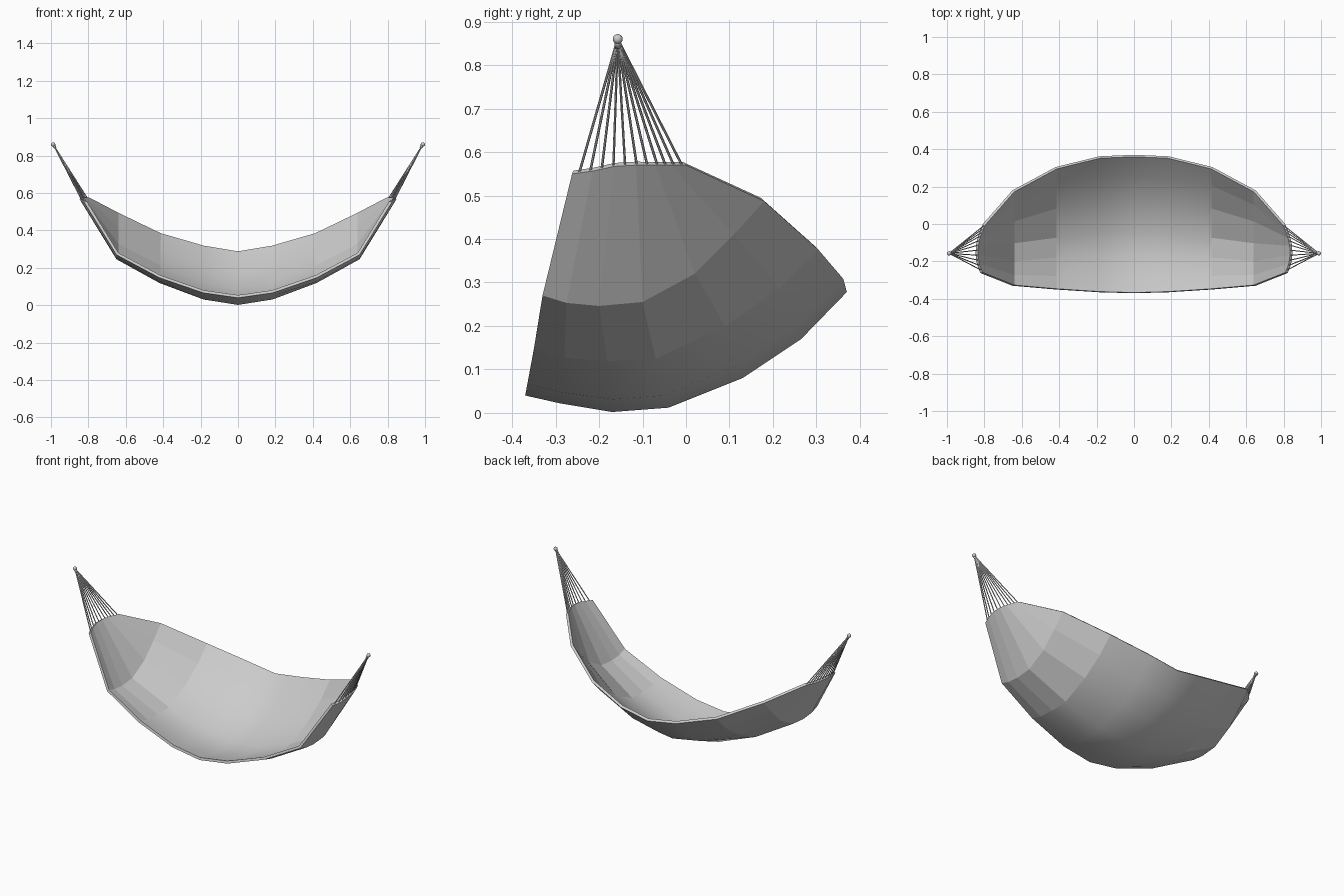
import bpy, bmesh
from mathutils import Vector

if "Cube" in bpy.data.objects:
    bpy.data.objects.remove(bpy.data.objects["Cube"])

# Right half cross-sections of the cloth underside: x values, then (y, z) from front rim to back rim
X = [0.0, 0.185, 0.42, 0.65]
YZ = [
    [(-.37, .04), (-.29, .022), (-.17, .002), (-.04, .012), (.13, .08), (.265, .17), (.37, .278)],
    [(-.365, .066), (-.29, .048), (-.17, .031), (-.05, .04), (.12, .11), (.25, .20), (.362, .308)],
    [(-.35, .147), (-.28, .127), (-.18, .119), (-.07, .125), (.09, .20), (.215, .287), (.304, .376)],
    [(-.33, .27), (-.275, .253), (-.2, .246), (-.1, .255), (.02, .32), (.11, .41), (.18, .487)],
]
half = [[Vector((x, y, z)) for y, z in row] for x, row in zip(X, YZ)]
end = [Vector(p) for p in [(.822, -.262, .55), (.84, -.215, .556), (.847, -.165, .567),
                           (.845, -.115, .57), (.836, -.07, .57), (.824, -.035, .57), (.808, 0, .57)]]
half.append(end)


def flip(p):
    return Vector((-p.x, p.y, p.z))


def add_object(name, bm):
    me = bpy.data.meshes.new(name)
    bm.to_mesh(me)
    bm.free()
    ob = bpy.data.objects.new(name, me)
    bpy.context.collection.objects.link(ob)
    return ob


# Cloth: lofted sheet, smooth in the middle and faceted near the ends
rows = [[flip(p) for p in r] for r in half[:0:-1]] + half
bm = bmesh.new()
grid = [[bm.verts.new(p) for p in r] for r in rows]
for i in range(len(grid) - 1):
    for j in range(6):
        f = bm.faces.new((grid[i][j], grid[i + 1][j], grid[i + 1][j + 1], grid[i][j + 1]))
        f.smooth = 2 <= i <= 5
cloth = add_object("hammock_cloth", bm)
mod = cloth.modifiers.new("thickness", 'SOLIDIFY')
mod.thickness = 0.015
mod.offset = 1
# Crisp hem around the sheet
edge = cloth.modifiers.new("hem", 'EDGE_SPLIT')
edge.split_angle = 0.8


def tube(bm, a, b, r1, r2, sides):
    d = b - a
    m = d.to_track_quat('Z', 'Y').to_matrix().to_4x4()
    m.translation = (a + b) / 2
    bmesh.ops.create_cone(bm, cap_ends=True, segments=sides, radius1=r1, radius2=r2,
                          depth=d.length, matrix=m)


def along_end(t):
    # Point at fraction t along the end hem
    s = t * (len(end) - 1)
    k = min(int(s), len(end) - 2)
    return end[k].lerp(end[k + 1], s - k)


# Ropes gathered to a knot at each end
knot = Vector((.988, -.157, .86))
for side, fn in (("right", lambda p: p), ("left", flip)):
    bm = bmesh.new()
    for n in range(11):
        p = along_end(0.06 + 0.089 * n) + Vector((-.008, 0, .002))
        tube(bm, fn(p), fn(knot), .003, .003, 6)
    add_object(side + "_ropes", bm)

    bm = bmesh.new()
    c = fn(knot)
    bmesh.ops.create_uvsphere(bm, u_segments=12, v_segments=8, radius=.0115)
    bmesh.ops.translate(bm, verts=bm.verts, vec=c)
    low = fn(knot + Vector((-.011, 0, -.02)))
    tube(bm, low, c, .007, .009, 10)
    for f in bm.faces:
        f.smooth = True
    add_object(side + "_knot", bm)
